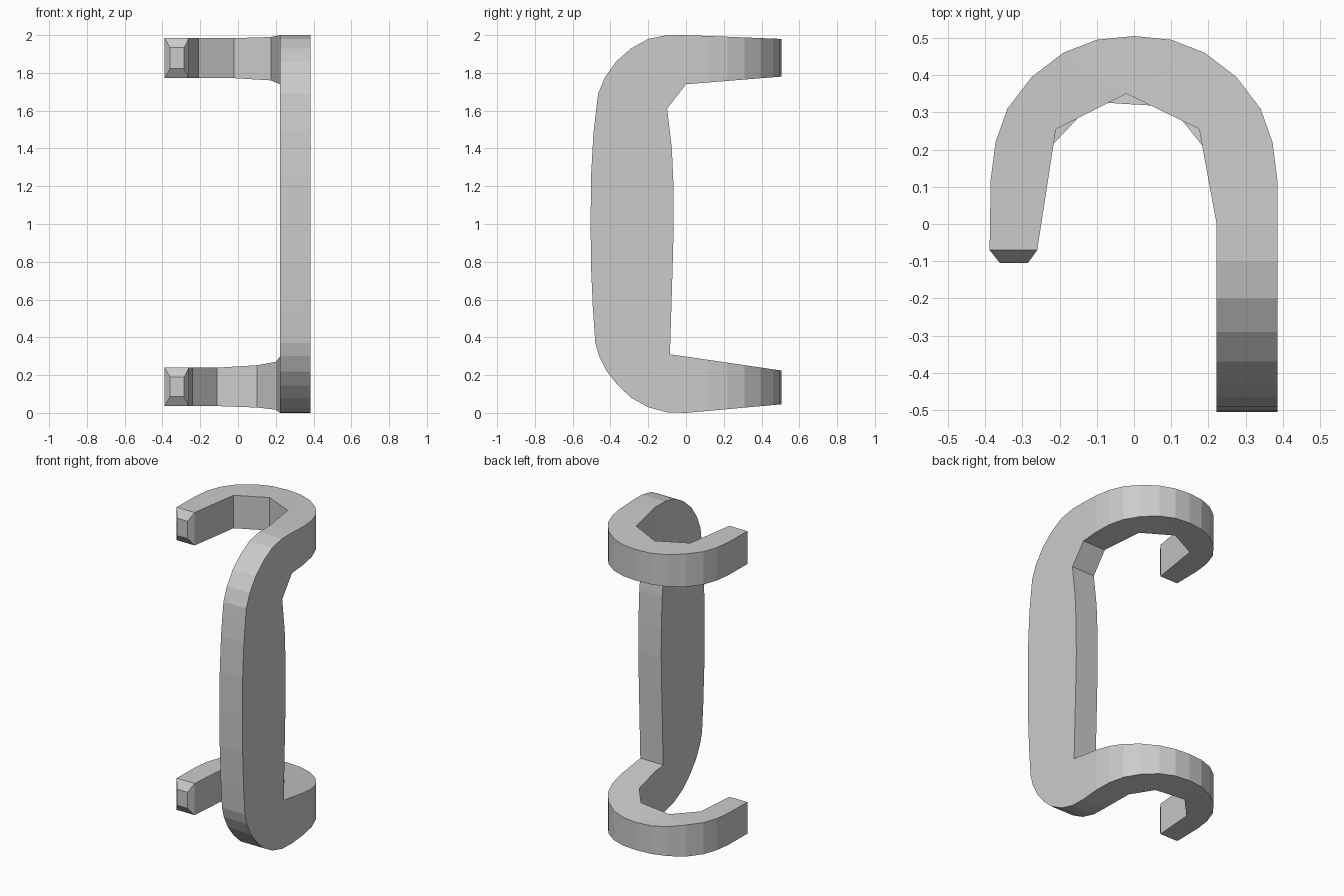
import bpy, bmesh

if "Cube" in bpy.data.objects:
    bpy.data.objects.remove(bpy.data.objects["Cube"])

bm = bmesh.new()


def prism(low, high, skip=None, caps=None):
    """Join two matching outlines with side walls and end caps."""
    a = [bm.verts.new(p) for p in low]
    b = [bm.verts.new(p) for p in high]
    n = len(a)
    for i in range(n):
        j = (i + 1) % n
        if not (skip and skip(low[i], low[j])):
            bm.faces.new((a[i], a[j], b[j], b[i]))
    for cap in caps or [range(n)]:
        bm.faces.new([a[i] for i in reversed(cap)])
        bm.faces.new([b[i] for i in cap])


def at_joint(p, q):
    return abs(p[1]) < 1e-5 and abs(q[1]) < 1e-5


# Flat upright grip, profile in (y, z), left open where the hooks join
profile = [(0, 0), (-.1, .003), (-.2, .03), (-.29, .08), (-.36, .145), (-.42, .22),
           (-.46, .30), (-.48, .37), (-.493, .55), (-.503, .78), (-.505, 1.0),
           (-.503, 1.25), (-.49, 1.48), (-.475, 1.61), (-.465, 1.69), (-.43, 1.775),
           (-.37, 1.86), (-.29, 1.93), (-.2, 1.98), (-.1, 2), (0, 2), (0, 1.74),
           (-.1, 1.61), (-.075, 1.4), (-.066, 1.2), (-.065, 1.0), (-.07, .8),
           (-.085, .31), (0, .298)]
prism([(.222, y, z) for y, z in profile], [(.385, y, z) for y, z in profile], at_joint)

# Outer hook curve, mirrored about x = 0
half = [(.385, .12), (.372, .22), (.34, .31), (.275, .395), (.19, .46), (.10, .495)]
outer = [(.385, 0)] + half + [(0, .505)] + [(-x, y) for x, y in reversed(half)]
tip = [(-.388, -.07), (-.36, -.105), (-.285, -.105), (-.26, -.07)]


def hook(inner, bottom, top):
    """bottom/top are (height at the grip, height at the far end)."""
    pts = outer + tip + inner + [(.222, 0)]
    k = len(outer)
    low, high = [], []
    for i, (x, y) in enumerate(pts):
        t = min(1, y / .5) if x > 0 else max(.8, y / .5)
        chamfer = .05 if i in (k + 1, k + 2) else 0
        low.append((x, y, bottom[0] + (bottom[1] - bottom[0]) * t + chamfer))
        high.append((x, y, top[0] + (top[1] - top[0]) * t - chamfer))
    body = [i for i in range(len(pts)) if i not in (k + 1, k + 2)]
    prism(low, high, at_joint, [body, [k, k + 1, k + 2, k + 3]])


# Upper and lower hooks with their own inner facets
hook([(-.21, .255), (-.02, .35), (.175, .255)], (1.74, 1.78), (2.0, 1.98))
hook([(-.24, .19), (-.11, .328), (.10, .315), (.20, .19)], (0, .045), (.298, .225))

# Weld the joints and tidy
bmesh.ops.remove_doubles(bm, verts=bm.verts, dist=1e-4)
bmesh.ops.triangulate(bm, faces=[f for f in bm.faces if len(f.verts) > 4])
bmesh.ops.recalc_face_normals(bm, faces=bm.faces)
mesh = bpy.data.meshes.new("hooked_grip")
bm.to_mesh(mesh)
bm.free()
bpy.context.collection.objects.link(bpy.data.objects.new("hooked_grip", mesh))
